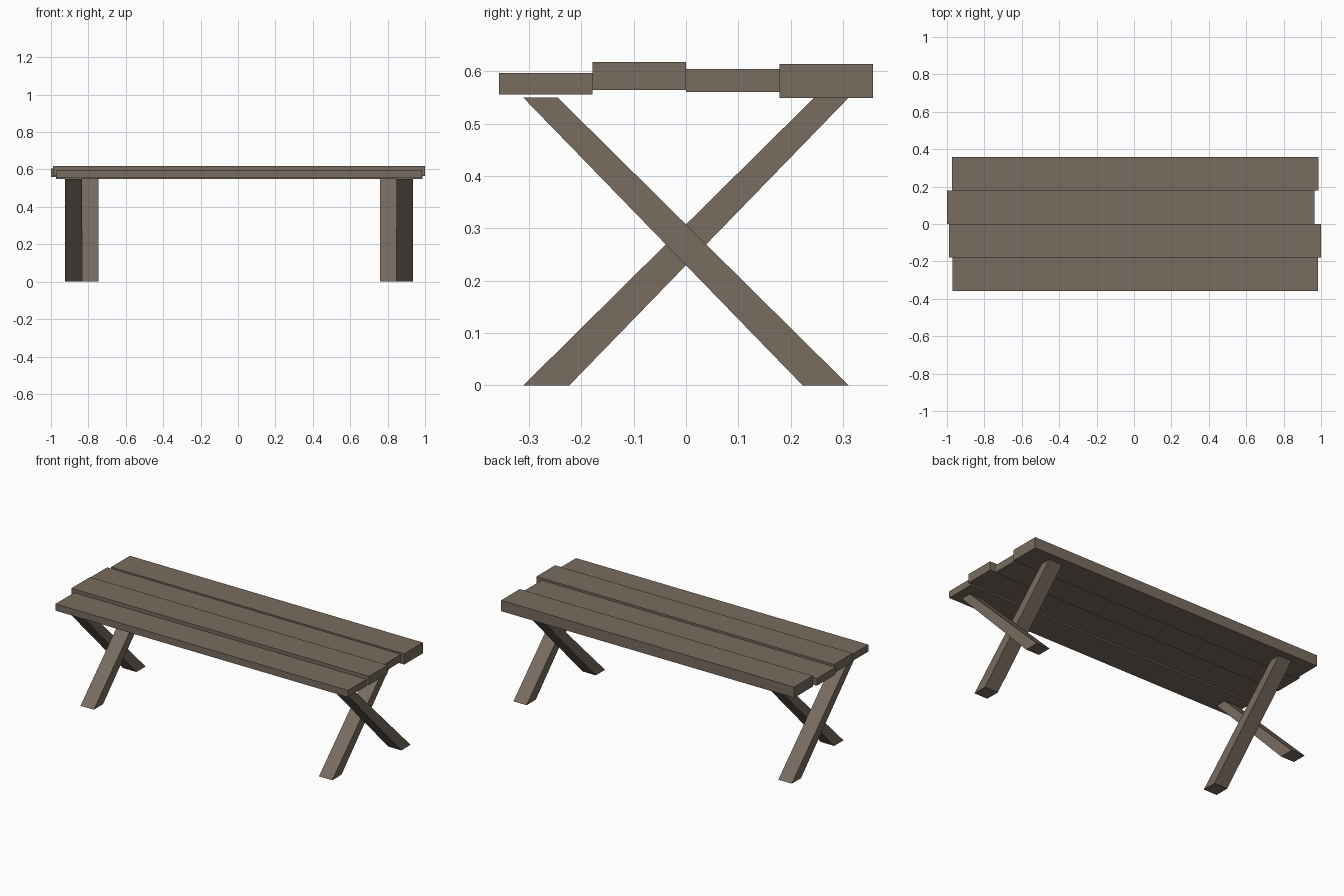
import bpy, bmesh

if "Cube" in bpy.data.objects:
    bpy.data.objects.remove(bpy.data.objects["Cube"])

wood = bpy.data.materials.new("weathered wood")
wood.diffuse_color = (0.19, 0.15, 0.115, 1)
wood.use_nodes = True
wood.node_tree.nodes["Principled BSDF"].inputs["Base Color"].default_value = wood.diffuse_color


def prism(name, profile, x0, x1):
    """Extrude a (y, z) profile along x from x0 to x1."""
    bm = bmesh.new()
    face = bm.faces.new([bm.verts.new((x0, y, z)) for y, z in profile])
    ext = bmesh.ops.extrude_face_region(bm, geom=[face])
    verts = [g for g in ext["geom"] if isinstance(g, bmesh.types.BMVert)]
    bmesh.ops.translate(bm, verts=verts, vec=(x1 - x0, 0, 0))
    bmesh.ops.recalc_face_normals(bm, faces=bm.faces)
    mesh = bpy.data.meshes.new(name)
    bm.to_mesh(mesh)
    bm.free()
    mesh.materials.append(wood)
    obj = bpy.data.objects.new(name, mesh)
    bpy.context.collection.objects.link(obj)
    return obj


# Seat planks, front to back: x range and z range of each uneven board
planks = [
    (-0.970, 0.985, 0.556, 0.597),
    (-0.989, 1.000, 0.565, 0.618),
    (-1.000, 0.965, 0.561, 0.605),
    (-0.973, 0.986, 0.549, 0.614),
]
width = 0.1785
for i, (x0, x1, z0, z1) in enumerate(planks):
    y0 = (i - 2) * width
    y1 = y0 + width
    prism(f"seat_plank_{i + 1}", [(y0, z0), (y1, z0), (y1, z1), (y0, z1)], x0, x1)

# Crossed legs: outer beam leans forward, inner beam leans back
leg = [(0.223, 0), (0.311, 0), (-0.245, 0.550), (-0.311, 0.550)]
mirrored = [(-y, z) for y, z in leg]
prism("left_outer_leg", leg, -0.925, -0.835)
prism("left_inner_leg", mirrored, -0.835, -0.746)
prism("right_inner_leg", mirrored, 0.759, 0.848)
prism("right_outer_leg", leg, 0.848, 0.936)
